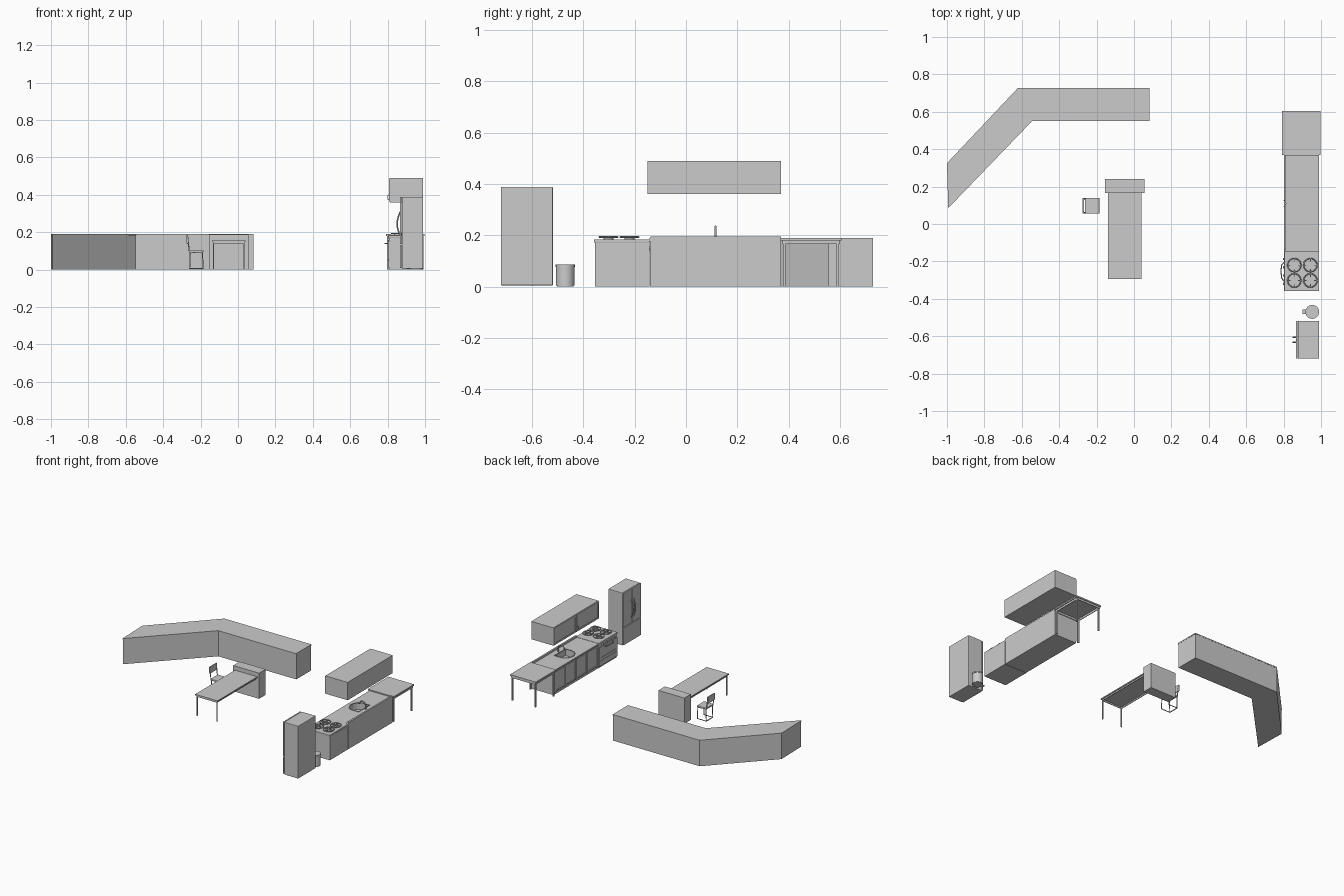
import bpy, bmesh, math
from mathutils import Vector

if "Cube" in bpy.data.objects:
    bpy.data.objects.remove(bpy.data.objects["Cube"])


def mesh_object(name, bm):
    me = bpy.data.meshes.new(name)
    bmesh.ops.recalc_face_normals(bm, faces=bm.faces)
    bm.to_mesh(me)
    bm.free()
    ob = bpy.data.objects.new(name, me)
    bpy.context.collection.objects.link(ob)
    return ob


def box(name, x, y, z, bevel=0):
    bm = bmesh.new()
    bmesh.ops.create_cube(bm, size=1)
    for v in bm.verts:
        v.co = [r[0] if c < 0 else r[1] for c, r in zip(v.co, (x, y, z))]
    if bevel:
        bmesh.ops.bevel(bm, geom=bm.edges[:], offset=bevel, segments=2, affect='EDGES', profile=0.5)
    return mesh_object(name, bm)


def prism(name, pts, z0, z1):
    bm = bmesh.new()
    f = bm.faces.new([bm.verts.new((x, y, z0)) for x, y in pts])
    top = bmesh.ops.extrude_face_region(bm, geom=[f])['geom']
    bmesh.ops.translate(bm, vec=(0, 0, z1 - z0), verts=[v for v in top if isinstance(v, bmesh.types.BMVert)])
    return mesh_object(name, bm)


def select(ob):
    bpy.ops.object.select_all(action='DESELECT')
    ob.select_set(True)
    bpy.context.view_layer.objects.active = ob


def cyl(name, x, y, z0, z1, r, n=24):
    bm = bmesh.new()
    bmesh.ops.create_cone(bm, cap_ends=True, segments=n, radius1=r, radius2=r, depth=z1 - z0)
    bmesh.ops.translate(bm, vec=(x, y, (z0 + z1) / 2), verts=bm.verts)
    ob = mesh_object(name, bm)
    select(ob)
    bpy.ops.object.shade_smooth_by_angle()
    return ob


def tube(name, pts, r, closed=False):
    cu = bpy.data.curves.new(name, 'CURVE')
    cu.dimensions = '3D'
    cu.bevel_depth = r
    cu.bevel_resolution = 2
    cu.use_fill_caps = True
    sp = cu.splines.new('POLY')
    sp.points.add(len(pts) - 1)
    for p, c in zip(sp.points, pts):
        p.co = (*c, 1)
    sp.use_cyclic_u = closed
    ob = bpy.data.objects.new(name, cu)
    bpy.context.collection.objects.link(ob)
    select(ob)
    bpy.ops.object.convert(target='MESH')
    return bpy.context.object


def panel_door(name, x, y, z, rim=0.01):
    """Framed door facing -x, with a recessed panel."""
    t = 0.006
    (y0, y1), (z0, z1) = y, z
    box(name + "_panel", (x + 0.003, x + t), (y0 + rim, y1 - rim), (z0 + rim, z1 - rim))
    for i, (a, b) in enumerate(((y0, y0 + rim), (y1 - rim, y1))):
        box(f"{name}_stile_{i}", (x, x + t), (a, b), z)
    for i, (a, b) in enumerate(((z0, z0 + rim), (z1 - rim, z1))):
        box(f"{name}_rail_{i}", (x, x + t), (y0 + rim, y1 - rim), (a, b))


def table(name, x, y, top, thick, apron, leg, leg_ys):
    box(name + "_top", x, y, (top - thick, top))
    m = 0.006
    (x0, x1), (y0, y1) = (x[0] + m, x[1] - m), (y[0] + m, y[1] - m)
    za = (top - thick - apron, top - thick)
    for i, a in enumerate((x0, x1 - 0.005)):
        box(f"{name}_side_apron_{i}", (a, a + 0.005), (y0, y1), za)
    for i, a in enumerate((y0, y1 - 0.005)):
        box(f"{name}_end_apron_{i}", (x0, x1), (a, a + 0.005), za)
    for i, a in enumerate((x0, x1 - leg)):
        for j, b in enumerate(leg_ys):
            box(f"{name}_leg_{i}{j}", (a, a + leg), (b, b + leg), (0, top - thick))


# angled bar counter
outline = [(-1, .325), (-.62, .728), (.083, .728), (.083, .55), (-.545, .55), (-.993, .085)]
body = [(-.999, .325), (-.62, .727), (.082, .727), (.082, .555), (-.548, .555), (-.993, .092)]
prism("bar_counter_body", body, 0, .182)
prism("bar_counter_top", outline, .182, .19)

# desk with end cabinet
table("desk", (-.14, .04), (-.295, .166), .157, .008, .01, .007, (-.289,))
box("desk_cabinet", (-.155, .055), (.165, .24), (0, .187))

# chair facing +x
box("chair_seat", (-.262, -.185), (.055, .14), (.092, .103), .003)
box("chair_back", (-.275, -.266), (.055, .14), (.138, .186), .002)
for i, y in enumerate((.06, .135)):
    tube(f"chair_frame_{i}", [(-.27, y, .18), (-.26, y, .094), (-.19, y, .09), (-.186, y, .006),
                              (-.258, y, .006), (-.256, y, .09)], .0035)
tube("chair_base_bar", [(-.258, .06, .006), (-.258, .135, .006)], .0035)
tube("chair_cross_bar", [(-.19, .06, .088), (-.19, .135, .088)], .0035)

# kitchen counter with sink opening
counter = box("kitchen_counter", (.81, .99), (-.14, .37), (0, .172))
slab = box("counter_top", (.803, .99), (-.14, .37), (.172, .182))
sink = [(.935, .055), (.935, .18)]
for k in range(9):
    a = math.pi / 2 + math.pi * k / 8
    sink.append((.885 + .055 * math.cos(a), .1175 + .0625 * math.sin(a)))
cutter = prism("sink_cutter", sink, .135, .2)
cutter.hide_render = True
for ob in (counter, slab):
    mod = ob.modifiers.new("sink", 'BOOLEAN')
    mod.operation = 'DIFFERENCE'
    mod.object = cutter
    select(ob)
    bpy.ops.object.modifier_apply(modifier="sink")
bpy.data.objects.remove(cutter)
tube("sink_rim", [(x, y, .183) for x, y in sink], .003, True)
arc = [(.925 + .025 * math.cos(math.pi * k / 6), .115, .21 + .024 * math.sin(math.pi * k / 6)) for k in range(7)]
tube("faucet", [(.95, .115, .18)] + arc, .004)
splash = box("backsplash", (.978, .99), (-.15, .37), (.178, .195))
for v in splash.data.vertices:
    if v.co.y < 0 and v.co.z > .19:
        v.co.y = -.137
for i in range(4):
    y0 = -.14 + i * .1275
    panel_door(f"base_door_{i}", .804, (y0 + .003, y0 + .1245), (.018, .165))

# stove
box("stove_body", (.808, .99), (-.355, -.143), (0, .172))
box("stove_top", (.803, .99), (-.358, -.141), (.172, .184), .002)
box("oven_drawer", (.801, .808), (-.352, -.146), (.012, .048))
panel_door("oven_door", .801, (-.352, -.146), (.052, .15), .018)
tube("oven_handle", [(.803, -.305, .14), (.789, -.29, .14), (.786, -.25, .14), (.789, -.22, .14), (.803, -.205, .14)], .003)
for i in range(4):
    box(f"stove_knob_{i}", (.797, .808), (-.325 + i * .044, -.313 + i * .044), (.155, .167))
for i, x in enumerate((.857, .943)):
    for j, y in enumerate((-.302, -.22)):
        cyl(f"burner_{i}{j}", x, y, .184, .19, .02)
        tube(f"burner_ring_{i}{j}", [(x + .036 * math.cos(math.tau * k / 16), y + .036 * math.sin(math.tau * k / 16), .193)
                                     for k in range(16)], .003, True)
        box(f"burner_bar_x_{i}{j}", (x - .036, x + .036), (y - .002, y + .002), (.19, .197))
        box(f"burner_bar_y_{i}{j}", (x - .002, x + .002), (y - .036, y + .036), (.19, .197))

# wall cabinet
box("wall_cabinet", (.812, .99), (-.15, .37), (.36, .49))
for i, y0 in enumerate((-.15, .11)):
    panel_door(f"wall_door_{i}", .806, (y0 + .002, y0 + .258), (.363, .487), .012)
    hy = .095 if i == 0 else .125
    tube(f"wall_door_handle_{i}", [(.807, hy, .375), (.801, hy, .378), (.801, hy, .397), (.807, hy, .4)], .002)

# side table
table("side_table", (.79, .998), (.368, .605), .19, .01, .014, .01, (.378, .586))

# refrigerator
box("fridge_body", (.876, .99), (-.72, -.518), (.005, .388), .003)
box("fridge_drawer", (.866, .875), (-.72, -.518), (.008, .133), .003)
for i, (y0, y1, hy) in enumerate(((-.72, -.62, -.632), (-.618, -.518, -.606))):
    box(f"fridge_door_{i}", (.866, .875), (y0, y1), (.137, .388), .003)
    tube(f"fridge_handle_{i}", [(.867 - .016 * math.sin(math.pi * k / 8), hy, .18 + .13 * k / 8) for k in range(9)], .004)

# pedal bin
cyl("bin_body", .953, -.47, .004, .076, .036)
cyl("bin_lid", .953, -.47, .077, .086, .037)
cyl("bin_base", .953, -.47, 0, .004, .033)
box("bin_pedal", (.902, .925), (-.482, -.458), (.004, .01))
